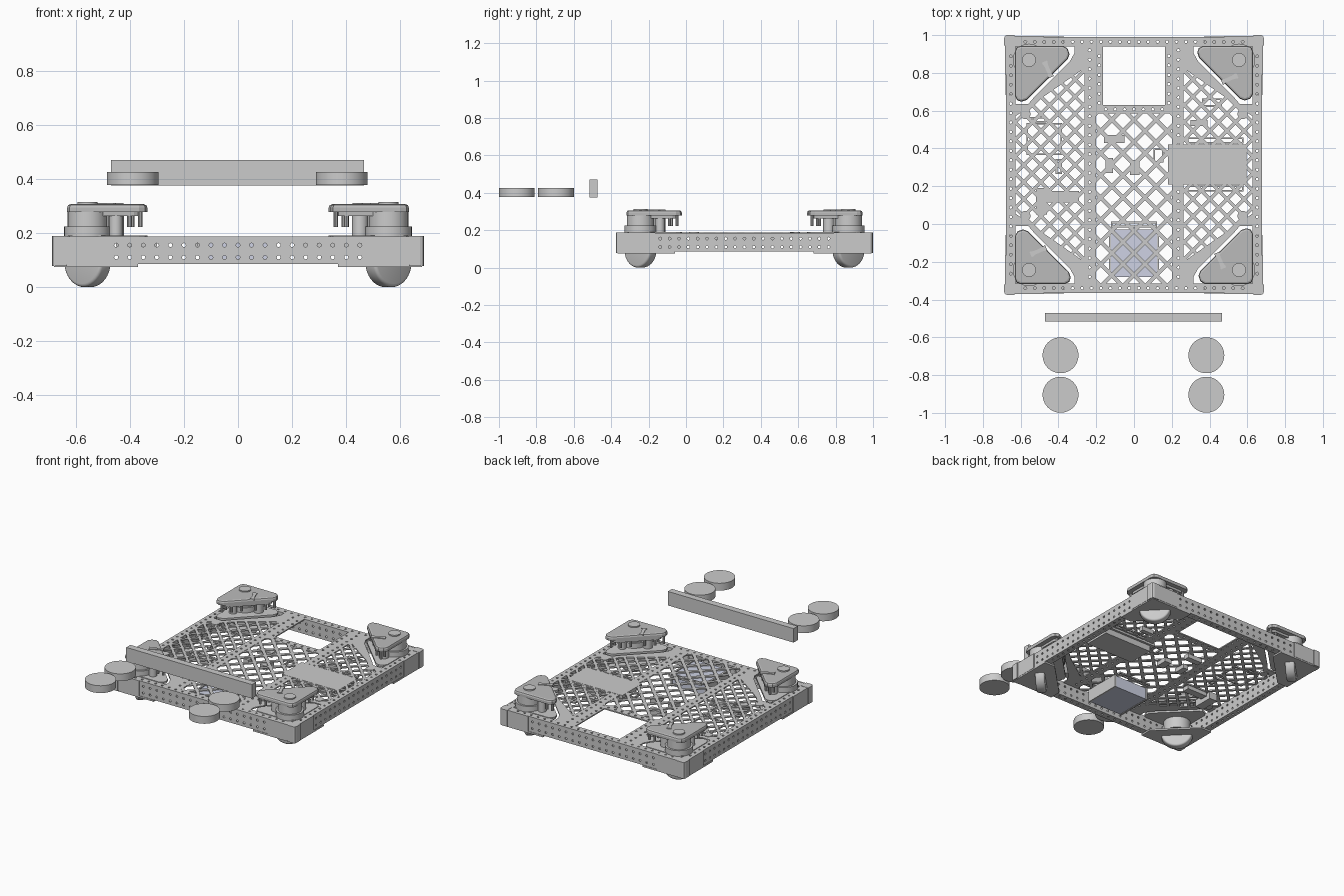
import bpy, bmesh, math
from mathutils import Vector, Matrix

if "Cube" in bpy.data.objects:
    bpy.data.objects.remove(bpy.data.objects["Cube"])

CENTER = Matrix.Translation((0, 0.3125, 0))   # middle of the square frame
PLATE = (0.178, 0.186)                        # height range of the deck plate


def material(name, c):
    m = bpy.data.materials.new(name)
    m.diffuse_color = (*c, 1)
    m.use_nodes = True
    m.node_tree.nodes["Principled BSDF"].inputs["Base Color"].default_value = m.diffuse_color
    return m


DARK = material("dark_grey", (0.5, 0.5, 0.5))
BLUE = material("pale_blue", (0.62, 0.65, 0.78))


def finish(name, bm, mat=None, smooth=False):
    bmesh.ops.recalc_face_normals(bm, faces=bm.faces[:])
    me = bpy.data.meshes.new(name)
    bm.to_mesh(me)
    bm.free()
    if smooth:
        me.shade_smooth()
        me.set_sharp_from_angle(angle=math.radians(32))
    if mat:
        me.materials.append(mat)
    ob = bpy.data.objects.new(name, me)
    bpy.context.collection.objects.link(ob)
    return ob


def raise_faces(bm, h):
    r = bmesh.ops.extrude_face_region(bm, geom=bm.faces[:])
    vs = [g for g in r["geom"] if isinstance(g, bmesh.types.BMVert)]
    bmesh.ops.translate(bm, verts=vs, vec=(0, 0, h))


def prism(name, pts, z0, z1, mat=None, bevel=0, smooth=False):
    bm = bmesh.new()
    bm.faces.new([bm.verts.new((x, y, z0)) for x, y in pts])
    raise_faces(bm, z1 - z0)
    if bevel:
        top = [e for e in bm.edges if all(abs(v.co.z - z1) < 1e-5 for v in e.verts)]
        bmesh.ops.bevel(bm, geom=top, offset=bevel, segments=2, affect='EDGES', profile=0.5)
    return finish(name, bm, mat, smooth)


def box(name, x0, x1, y0, y1, z0, z1, mat=None):
    return prism(name, [(x0, y0), (x1, y0), (x1, y1), (x0, y1)], z0, z1, mat)


def disc(name, x, y, r, z0, z1, mat=None, n=32, bevel=0):
    pts = [(x + r * math.cos(2 * math.pi * i / n), y + r * math.sin(2 * math.pi * i / n)) for i in range(n)]
    return prism(name, pts, z0, z1, mat, bevel, True)


def rect_ring(name, x0, x1, y0, y1, w, z0, z1):
    bm = bmesh.new()
    o = [bm.verts.new((x, y, z0)) for x, y in ((x0, y0), (x1, y0), (x1, y1), (x0, y1))]
    i = [bm.verts.new((x, y, z0)) for x, y in ((x0 + w, y0 + w), (x1 - w, y0 + w), (x1 - w, y1 - w), (x0 + w, y1 - w))]
    for k in range(4):
        bm.faces.new((o[k], o[k - 1], i[k - 1], i[k]))
    raise_faces(bm, z1 - z0)
    return finish(name, bm)


def drill(ob, holes, r, depth):
    """Cut round holes; holes = list of (centre, axis)."""
    bm = bmesh.new()
    for c, ax in holes:
        rot = Matrix.Rotation(math.pi / 2, 4, 'X') if ax == 'Y' else Matrix()
        bmesh.ops.create_cone(bm, cap_ends=True, segments=8, radius1=r, radius2=r, depth=depth,
                              matrix=Matrix.Translation(c) @ rot)
    cutter = finish("hole_cutter", bm)
    cutter.hide_render = True
    m = ob.modifiers.new("holes", 'BOOLEAN')
    m.object, m.solver = cutter, 'EXACT'
    dg = bpy.context.evaluated_depsgraph_get()
    me = bpy.data.meshes.new_from_object(ob.evaluated_get(dg))
    ob.modifiers.clear()
    ob.data = me
    bpy.data.objects.remove(cutter)


def four(ob):
    """Place a part at all four corners by quarter turns."""
    for k in range(4):
        o = ob if k == 0 else ob.copy()
        if k:
            bpy.context.collection.objects.link(o)
        o.matrix_world = CENTER @ Matrix.Rotation(k * math.pi / 2, 4, 'Z')


def mirrored(pts, sx, sy):
    return [(sx * x, 0.3125 + sy * (y - 0.3125)) for x, y in pts]


def lattice(name, poly, pitch, w):
    """Crossing diagonal strips clipped to a convex outline."""
    c = sum((Vector(p) for p in poly), Vector((0, 0))) / len(poly)
    area = sum(poly[i - 1][0] * p[1] - p[0] * poly[i - 1][1] for i, p in enumerate(poly))
    bm = bmesh.new()
    for s in (1, -1):
        d, n = Vector((1, s)).normalized(), Vector((-s, 1)).normalized()
        for i in range(-14, 15):
            o = c + n * (i + 0.5) * pitch
            q = [o - d * 2 - n * w / 2, o + d * 2 - n * w / 2, o + d * 2 + n * w / 2, o - d * 2 + n * w / 2]
            bm.faces.new([bm.verts.new((p.x, p.y, PLATE[0] - 0.0004 * s)) for p in q])
    for i, p in enumerate(poly):
        a, b = Vector(poly[i - 1]), Vector(p)
        e = (b - a) * (1 if area > 0 else -1)
        bmesh.ops.bisect_plane(bm, geom=bm.verts[:] + bm.edges[:] + bm.faces[:], plane_co=(a.x, a.y, 0),
                               plane_no=(e.y, -e.x, 0), clear_outer=True)
    raise_faces(bm, PLATE[1] - PLATE[0])
    return finish(name, bm)


# Hollow perforated perimeter tubes
bm = bmesh.new()
rings = []
for x in (-0.677, 0.627):
    for t in (0, 0.006):
        rings.append([bm.verts.new((x, y, z)) for y, z in
                      ((-0.677 + t, 0.085 + t), (-0.627 - t, 0.085 + t), (-0.627 - t, 0.186 - t), (-0.677 + t, 0.186 - t))])
for a, b in ((0, 2), (1, 3), (0, 1), (2, 3)):
    for k in range(4):
        bm.faces.new((rings[a][k - 1], rings[a][k], rings[b][k], rings[b][k - 1]))
tube = finish("frame_tube", bm)
xs = [-0.6 + 0.05 * i for i in range(25)]
drill(tube, [((x, -0.652, z), 'Y') for x in xs for z in (0.11, 0.155)]
      + [((x + 0.025, -0.652, 0.135), 'Z') for x in xs[:-1]], 0.0075, 0.2)
four(tube)

# Corner brackets
four(prism("corner_post", [(-0.632, -0.6875), (-0.632, -0.632), (-0.6875, -0.632), (-0.6875, -0.672),
                           (-0.683, -0.683), (-0.672, -0.6875)], 0.078, 0.188))
four(box("bracket_arm_a", -0.64, -0.478, -0.682, -0.672, 0.083, 0.187))
four(box("bracket_arm_b", -0.682, -0.672, -0.64, -0.478, 0.083, 0.187))


# Drive modules, built at the front left corner
def local(pts):
    return [(-0.631 + u, -0.631 + v) for u, v in pts]


tri = [(0.03, 0), (0.265, 0), (0.288, 0.012), (0.296, 0.035), (0.286, 0.065), (0.07, 0.28),
       (0.045, 0.29), (0.015, 0.28), (0, 0.255), (0, 0.03), (0.009, 0.009)]
inner = [(0.03 + 0.82 * u, 0.03 + 0.82 * v) for u, v in tri]
WX, WY = -0.556, -0.556
four(prism("module_cover", local(tri), 0.278, 0.306, DARK, 0.012))
four(prism("module_gear_plate", local(inner), 0.262, 0.28, DARK))
four(prism("module_base_plate", local(tri), 0.176, 0.19))
four(prism("module_bottom_plate", [(-0.68, -0.68), (-0.37, -0.68), (-0.37, -0.6), (-0.6, -0.37), (-0.68, -0.37)],
           0.074, 0.085))
four(disc("steering_housing", WX, WY, 0.086, 0.1, 0.224))
four(disc("steering_motor", WX, WY, 0.073, 0.22, 0.28))
four(disc("cover_cap", WX, WY, 0.037, 0.3, 0.314))
for u, v in ((0.27, 0.04), (0.23, 0.04), (0.24, 0.09), (0.19, 0.13), (0.13, 0.19), (0.09, 0.24), (0.04, 0.23), (0.04, 0.27)):
    four(disc("standoff", -0.631 + u, -0.631 + v, 0.0085, 0.222, 0.28, None, 10))
four(disc("gear_column", -0.631 + 0.18, -0.631 + 0.06, 0.025, 0.186, 0.27, None, 20))
four(disc("gear_column", -0.631 + 0.08, -0.631 + 0.18, 0.03, 0.186, 0.27, None, 20))
ca, sa = math.cos(0.42), math.sin(0.42)
four(prism("cover_clip", [(-0.506 + a * ca - b * sa, -0.456 + a * sa + b * ca) for a, b in
                          ((-0.045, -0.016), (-0.02, -0.01), (0.02, -0.01), (0.045, -0.016),
                           (0.045, 0.016), (0.02, 0.01), (-0.02, 0.01), (-0.045, 0.016))], 0.3, 0.311))

# Wheels, axle pointing to the frame centre
bm = bmesh.new()
bmesh.ops.create_cone(bm, cap_ends=True, segments=40, radius1=0.1, radius2=0.1, depth=0.06,
                      matrix=Matrix.Translation((WX, WY, 0.1)) @ Matrix.Rotation(math.pi / 4, 4, 'Z')
                      @ Matrix.Rotation(math.pi / 2, 4, 'Y'))
rims = [e for e in bm.edges if any(len(f.verts) > 4 for f in e.link_faces)]
bmesh.ops.bevel(bm, geom=rims, offset=0.012, segments=3, affect='EDGES', profile=0.5)
four(finish("wheel", bm, None, True))

# Deck plate: lattice bays, solid rails and webs
lattice("centre_lattice", [(-0.2, -0.32), (0.2, -0.32), (0.2, 0.6), (-0.2, 0.6)], 0.083, 0.021)
web = [(-0.635, 0.565), (-0.255, 0.83), (-0.255, 0.945), (-0.315, 0.945), (-0.315, 0.905), (-0.34, 0.86),
       (-0.53, 0.67), (-0.56, 0.635), (-0.635, 0.635)]
for s in (1, -1):
    lattice("side_lattice", [(-s * 0.635, 0.06), (-s * 0.26, -0.205), (-s * 0.26, 0.83), (-s * 0.635, 0.565)], 0.064, 0.018)
    rail = box("deck_rail", s * 0.2, s * 0.262, -0.32, 0.945, *PLATE)
    drill(rail, [((s * 0.235, -0.28 + 0.05 * i, 0.18), 'Z') for i in range(25)], 0.0075, 0.1)
    edge = box("opening_side", s * 0.165, s * 0.2, 0.585, 0.945, *PLATE)
    drill(edge, [((s * 0.184, 0.64 + 0.05 * i, 0.18), 'Z') for i in range(6)], 0.0075, 0.1)
    for t in (1, -1):
        prism("deck_web", mirrored(web, s, t), *PLATE)
        x, y = s * 0.575, 0.3125 + t * 0.27
        disc("mount_boss", x, y, 0.027, 0.172, 0.189, None, 20)
bar = box("opening_crossbar", -0.2, 0.2, 0.585, 0.63, *PLATE)
drill(bar, [((-0.15 + 0.05 * i, 0.607, 0.18), 'Z') for i in range(7)], 0.0075, 0.1)

# Slots and component outlines in the deck
for x0, x1, y0, y1 in ((0.28, 0.58, 0.425, 0.458), (0.28, 0.58, 0.172, 0.204), (-0.122, 0.122, -0.018, 0.012),
                       (0.103, 0.157, 0.325, 0.4), (-0.57, -0.38, 0.365, 0.535), (0.36, 0.465, 0.62, 0.665),
                       (-0.55, -0.465, 0.537, 0.567), (-0.415, -0.38, 0.265, 0.345), (-0.46, -0.29, 0.115, 0.175)):
    rect_ring("deck_slot", x0, x1, y0, y1, 0.009, PLATE[0] - 0.002, PLATE[1] + 0.001)

# Components hung under the deck
box("power_panel", 0.18, 0.595, 0.21, 0.42, 0.165, 0.187)
box("power_module", 0.21, 0.57, 0.225, 0.405, 0.125, 0.168)
box("clear_tray", -0.13, 0.127, -0.28, -0.03, 0.095, 0.174, BLUE)
for s in (-1, 1):
    box("tray_strap", s * 0.127 - 0.006, s * 0.127 + 0.006, -0.285, -0.025, 0.093, 0.18)
for x0, x1, y0, y1, z in ((-0.52, -0.46, 0.05, 0.19, 0.13), (-0.45, -0.3, 0.12, 0.17, 0.15), (-0.16, -0.05, 0.43, 0.47, 0.15),
                          (-0.15, -0.11, 0.27, 0.35, 0.15), (-0.02, 0.03, 0.26, 0.34, 0.15), (0.3, 0.39, 0.52, 0.55, 0.15)):
    box("controller", x0, x1, y0, y1, z, 0.18)

# Detached bar and pucks in front of the frame
box("front_bar", -0.47, 0.465, -0.516, -0.472, 0.376, 0.47)
for x in (-0.389, 0.383):
    for y in (-0.695, -0.904):
        disc("puck", x, y, 0.095, 0.377, 0.426, None, 48)
